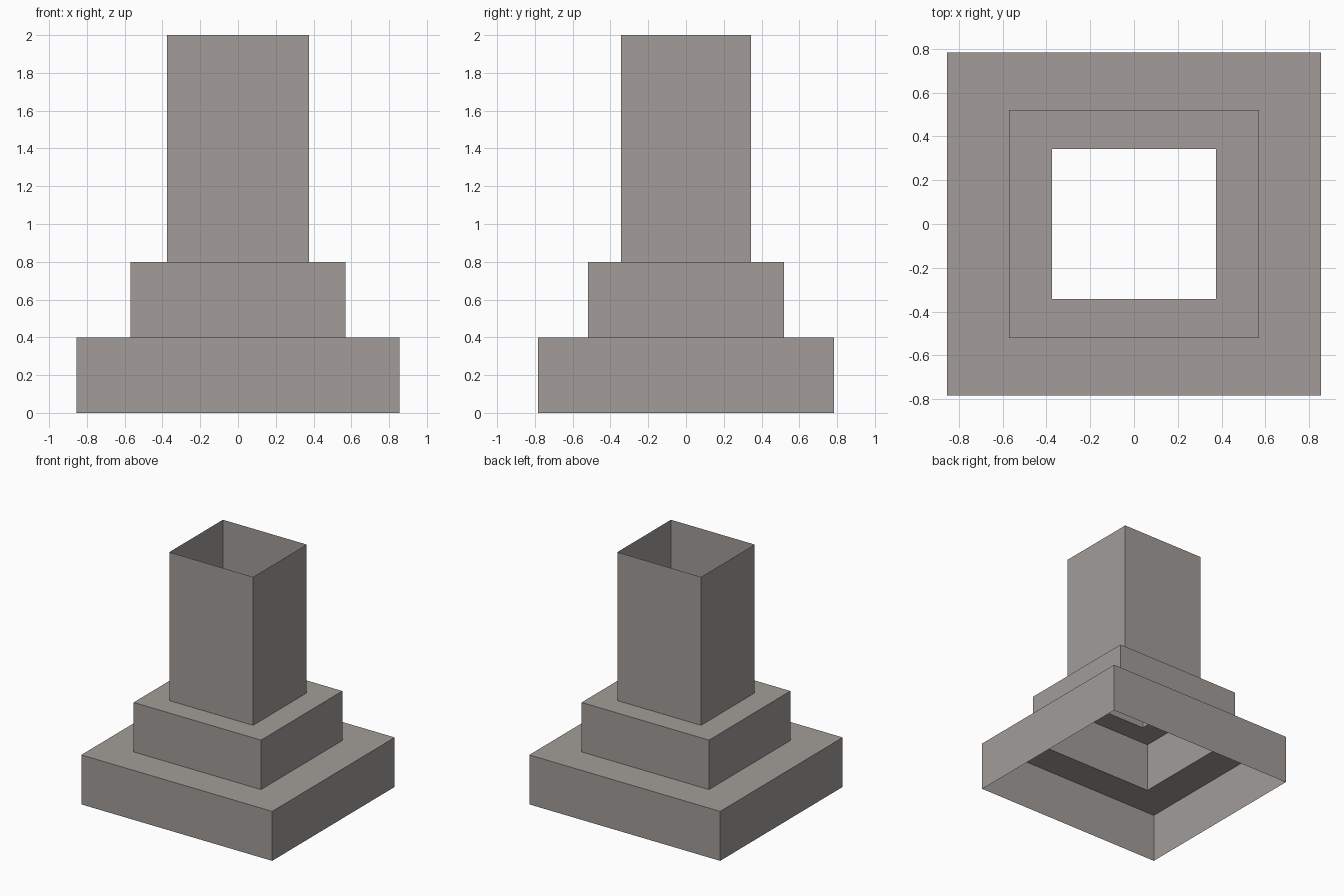
import bpy, bmesh

if "Cube" in bpy.data.objects:
    bpy.data.objects.remove(bpy.data.objects["Cube"])

stone = bpy.data.materials.new("warm_grey_stone")
stone.diffuse_color = (0.36, 0.335, 0.315, 1)
stone.use_nodes = True
stone.node_tree.nodes["Principled BSDF"].inputs["Base Color"].default_value = stone.diffuse_color


def rect(bm, hx, hy, z):
    return [bm.verts.new((sx * hx, sy * hy, z))
            for sx, sy in ((-1, -1), (1, -1), (1, 1), (-1, 1))]


def tier(name, size, z0, z1, inner=None):
    """Open rectangular wall, with an optional ledge in to the next tier."""
    bm = bmesh.new()
    rings = [rect(bm, *size, z0), rect(bm, *size, z1)]
    if inner:
        rings.append(rect(bm, *inner, z1))
    for a, b in zip(rings, rings[1:]):
        for i in range(4):
            j = (i + 1) % 4
            bm.faces.new((a[i], a[j], b[j], b[i]))
    mesh = bpy.data.meshes.new(name)
    bm.to_mesh(mesh)
    bm.free()
    mesh.materials.append(stone)
    bpy.context.collection.objects.link(bpy.data.objects.new(name, mesh))


# Half widths and heights of the three hollow tiers
BASE, MIDDLE, SHAFT = (0.854, 0.783), (0.57, 0.52), (0.375, 0.343)
tier("base_step", BASE, 0.0, 0.4, MIDDLE)
tier("middle_step", MIDDLE, 0.4, 0.8, SHAFT)
tier("open_shaft", SHAFT, 0.8, 2.0)
